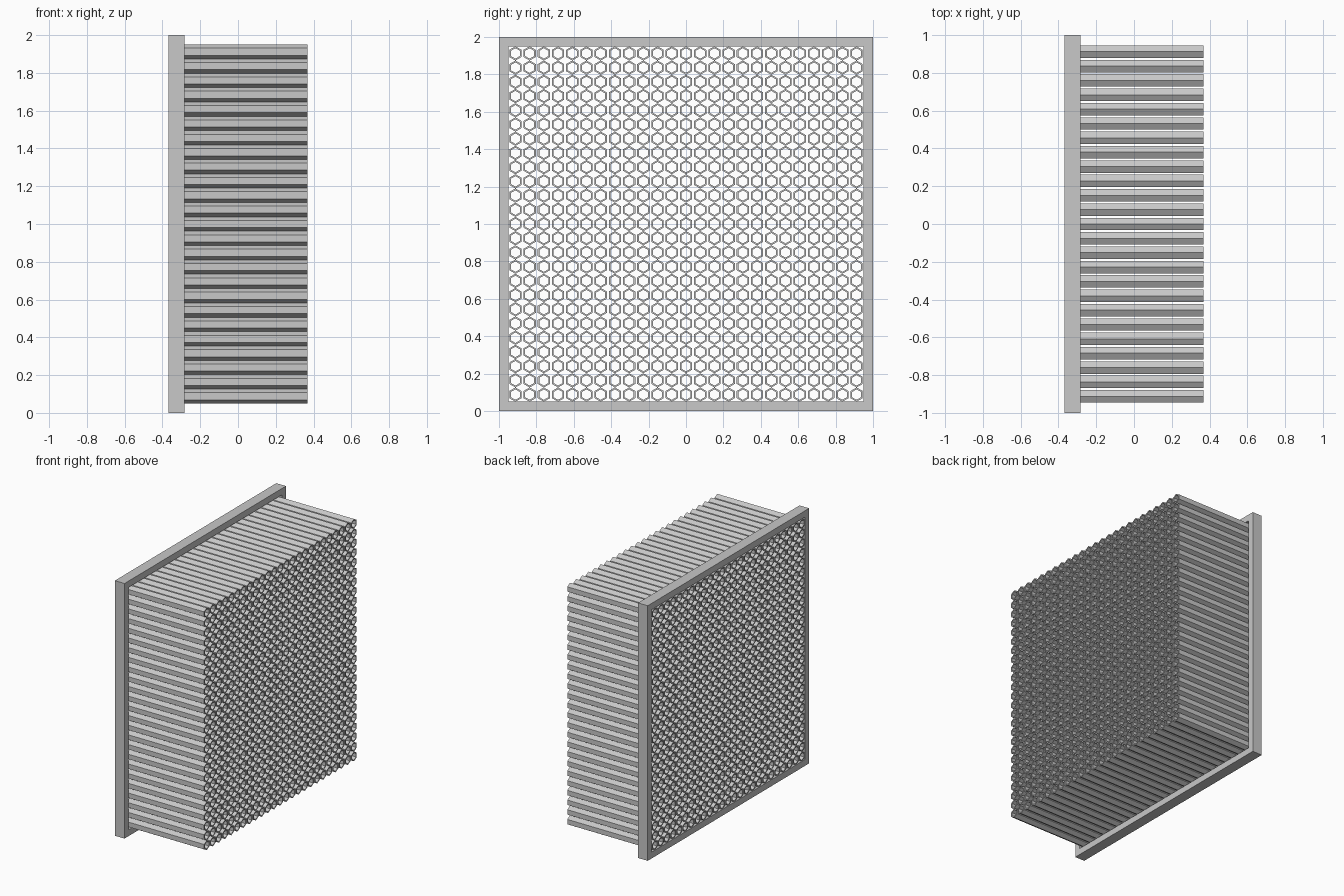
import bpy
import bmesh
from math import cos, sin, pi, sqrt

cube = bpy.data.objects.get("Cube")
if cube:
    bpy.data.objects.remove(cube, do_unlink=True)

grey = bpy.data.materials.new("plain grey")
grey.use_nodes = True
colour = (0.58, 0.58, 0.58, 1)
grey.diffuse_color = colour
grey.node_tree.nodes["Principled BSDF"].inputs["Base Color"].default_value = colour

HALF_DEPTH = 0.368
FRAME_FRONT = -0.284
COUNT = 25
PITCH = 1.9 / COUNT


def hollow_prism(name, sides, turn, outer, inner, x0, x1, location):
    """Open polygonal tube running along x, with flat ring ends."""
    bm = bmesh.new()
    section = [(outer, x0), (outer, x1), (inner, x1), (inner, x0)]
    loops = []
    for i in range(sides):
        a = turn + 2 * pi * i / sides
        loops.append([bm.verts.new((x, r * cos(a), r * sin(a))) for r, x in section])
    for i in range(sides):
        here, there = loops[i], loops[(i + 1) % sides]
        for j in range(4):
            k = (j + 1) % 4
            bm.faces.new((here[j], here[k], there[k], there[j]))
    bmesh.ops.recalc_face_normals(bm, faces=bm.faces)
    mesh = bpy.data.meshes.new(name)
    bm.to_mesh(mesh)
    bm.free()
    mesh.materials.append(grey)
    obj = bpy.data.objects.new(name, mesh)
    obj.location = location
    bpy.context.collection.objects.link(obj)
    return obj


# Square frame around the tube bundle
hollow_prism("square_frame", 4, pi / 4, sqrt(2), 0.95 * sqrt(2),
             -HALF_DEPTH, FRAME_FRONT, (0, 0, 1))

# Grid of hexagonal tubes, corners pointing up
start = -PITCH * (COUNT - 1) / 2
tubes = hollow_prism("honeycomb_tubes", 6, pi / 2, PITCH / 2, 0.028,
                     -HALF_DEPTH, HALF_DEPTH, (0, start, 1 + start))
for name, step in (("columns", (0, PITCH, 0)), ("rows", (0, 0, PITCH))):
    array = tubes.modifiers.new(name, 'ARRAY')
    array.count = COUNT
    array.use_relative_offset = False
    array.use_constant_offset = True
    array.constant_offset_displace = step
